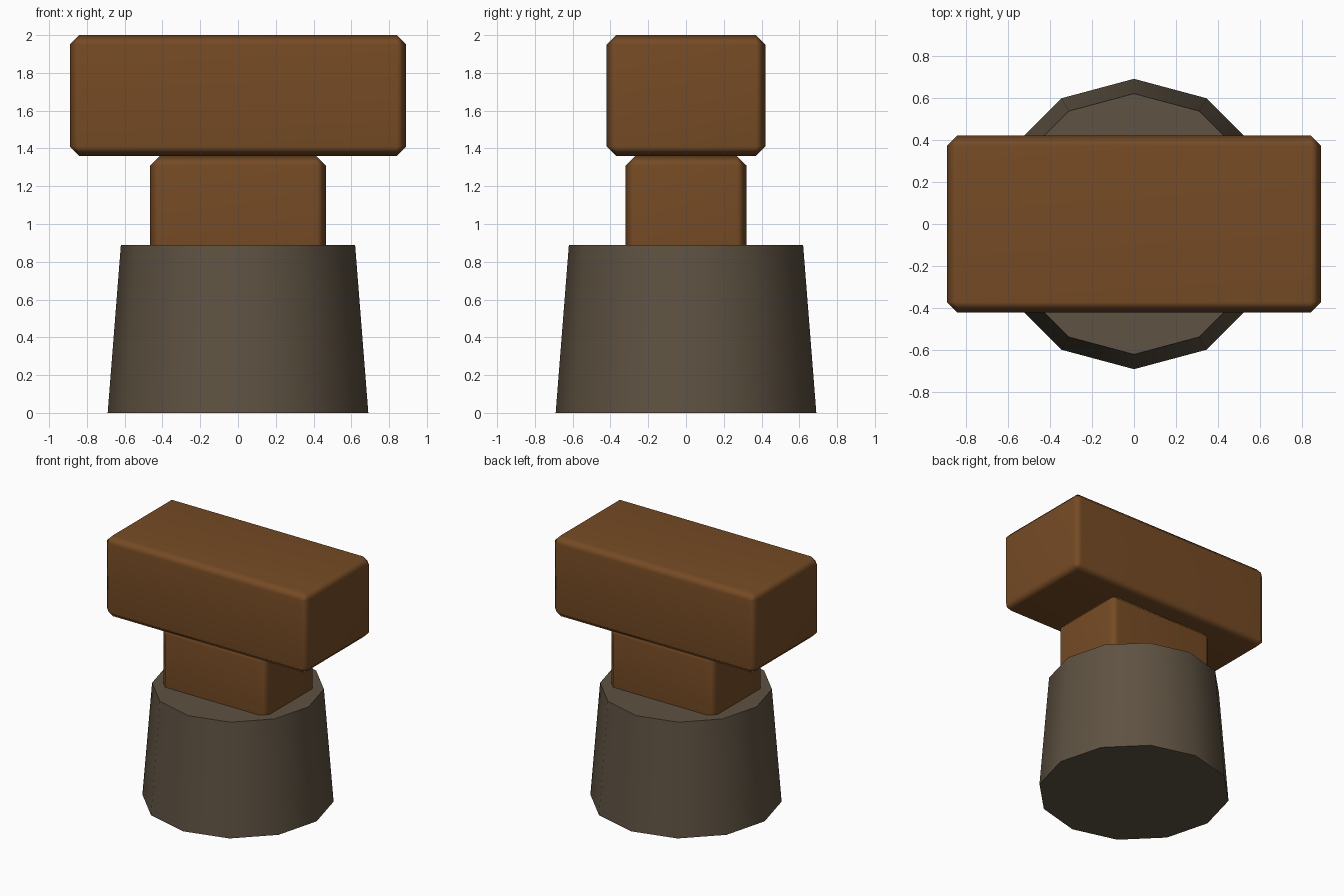
import bpy
import math

cube = bpy.data.objects.get("Cube")
if cube:
    bpy.data.objects.remove(cube, do_unlink=True)


def make_material(name, rgb):
    mat = bpy.data.materials.new(name)
    mat.use_nodes = True
    colour = (*rgb, 1.0)
    mat.diffuse_color = colour
    mat.node_tree.nodes["Principled BSDF"].inputs["Base Color"].default_value = colour
    return mat


wood = make_material("brown_wood", (0.18, 0.07, 0.018))
stone = make_material("grey_brown_stone", (0.112, 0.084, 0.054))


def finish(name, mat, angle):
    obj = bpy.context.object
    obj.name = name
    obj.data.materials.append(mat)
    bpy.ops.object.shade_smooth_by_angle(angle=math.radians(angle))
    return obj


def chamfered_block(name, width, depth, bottom, top, chamfer=0.05):
    bpy.ops.mesh.primitive_cube_add(size=1, location=(0, 0, (bottom + top) / 2))
    bpy.context.object.scale = (width, depth, top - bottom)
    bpy.ops.object.transform_apply(location=False, rotation=False, scale=True)
    # Bevel first, then smooth with face-weighted normals
    bevel = bpy.context.object.modifiers.new("chamfer", "BEVEL")
    bevel.width = chamfer
    bevel.segments = 1
    bpy.ops.object.modifier_apply(modifier=bevel.name)
    obj = finish(name, wood, 60)
    weighted = obj.modifiers.new("weighted_normals", "WEIGHTED_NORMAL")
    weighted.keep_sharp = True


# Tapered twelve-sided socket
height = 0.89
bpy.ops.mesh.primitive_cone_add(vertices=12, radius1=0.69, radius2=0.62,
                                depth=height, location=(0, 0, height / 2))
finish("socket", stone, 40)

# Neck set into the socket, and the wide block on top
chamfered_block("neck", 0.93, 0.64, 0.72, 1.36)
chamfered_block("top_block", 1.78, 0.84, 1.36, 2.0)
